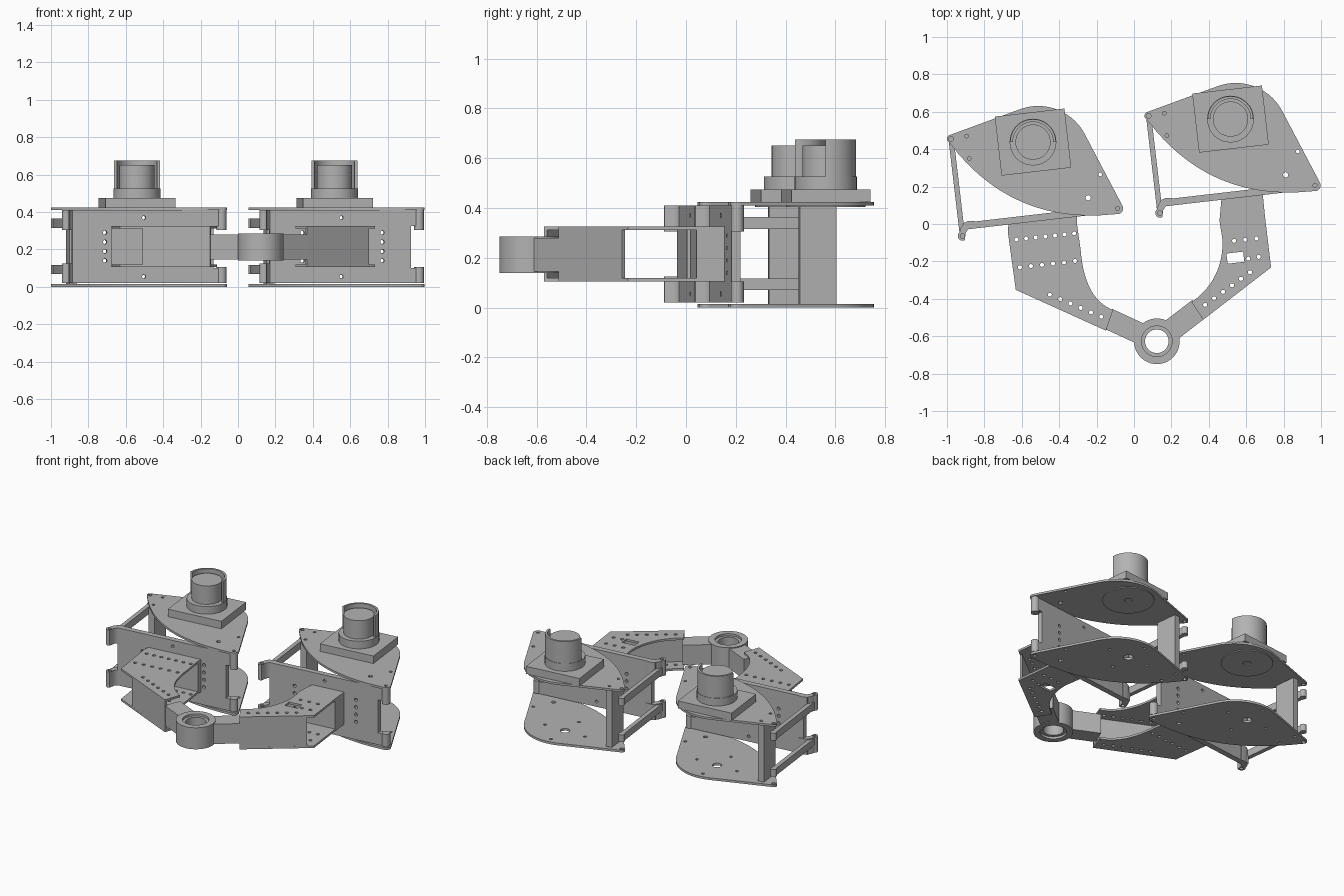
import bpy, bmesh
from math import sin, cos, pi, radians, atan2, hypot
from mathutils import Matrix, Vector

if "Cube" in bpy.data.objects:
    bpy.data.objects.remove(bpy.data.objects["Cube"])

grey = bpy.data.materials.new("machined grey")
grey.use_nodes = True
grey.diffuse_color = (0.45, 0.45, 0.45, 1)
grey.node_tree.nodes["Principled BSDF"].inputs["Base Color"].default_value = (0.45, 0.45, 0.45, 1)

TILT = radians(6.6)


def arc(c, r, a0=0, a1=360, n=16):
    """Points on an arc, angles in degrees."""
    return [(c[0] + r * cos(radians(a0 + (a1 - a0) * i / n)),
             c[1] + r * sin(radians(a0 + (a1 - a0) * i / n))) for i in range(n + 1)]


def ring(c, r, n=16):
    return arc(c, r, n=n)[:-1]


def bend(p, c, q, n=14):
    """Quadratic curve from p to q with control point c."""
    return [tuple((1 - t) ** 2 * p[k] + 2 * t * (1 - t) * c[k] + t * t * q[k] for k in (0, 1))
            for t in (i / n for i in range(n + 1))]


def row(p, q, n):
    return [(p[0] + (q[0] - p[0]) * i / (n - 1), p[1] + (q[1] - p[1]) * i / (n - 1)) for i in range(n)]


def capsule(p, q, r):
    a = atan2(q[1] - p[1], q[0] - p[0]) * 180 / pi
    return arc(q, r, a - 90, a + 90, 10) + arc(p, r, a + 90, a + 270, 10)


def box(c, w, d):
    """Tilted rectangle outline."""
    return [(c[0] + x * cos(TILT) - y * sin(TILT), c[1] + x * sin(TILT) + y * cos(TILT))
            for x, y in ((-w / 2, -d / 2), (w / 2, -d / 2), (w / 2, d / 2), (-w / 2, d / 2))]


def prism(name, outline, z0, z1, holes=(), matrix=None):
    """Extrude a flat outline, with holes, between two heights."""
    cu = bpy.data.curves.new(name, 'CURVE')
    cu.dimensions = '2D'
    cu.fill_mode = 'BOTH'
    cu.extrude = (z1 - z0) / 2
    for pts in [outline, *holes]:
        s = cu.splines.new('POLY')
        s.points.add(len(pts) - 1)
        for p, co in zip(s.points, pts):
            p.co = (co[0], co[1], 0, 1)
        s.use_cyclic_u = True
    tmp = bpy.data.objects.new(name + " outline", cu)
    bpy.context.collection.objects.link(tmp)
    bpy.context.view_layer.update()
    me = bpy.data.meshes.new_from_object(tmp.evaluated_get(bpy.context.evaluated_depsgraph_get()))
    bpy.data.objects.remove(tmp)
    bm = bmesh.new()
    bm.from_mesh(me)
    bmesh.ops.remove_doubles(bm, verts=bm.verts, dist=1e-5)
    bmesh.ops.translate(bm, verts=bm.verts, vec=(0, 0, (z0 + z1) / 2))
    bmesh.ops.transform(bm, matrix=matrix or Matrix(), verts=bm.verts)
    bmesh.ops.recalc_face_normals(bm, faces=bm.faces)
    bm.to_mesh(me)
    bm.free()
    me.materials.clear()
    me.materials.append(grey)
    ob = bpy.data.objects.new(name, me)
    bpy.context.collection.objects.link(ob)
    bpy.ops.object.select_all(action='DESELECT')
    ob.select_set(True)
    bpy.context.view_layer.objects.active = ob
    bpy.ops.object.shade_smooth_by_angle(angle=radians(30))
    return ob


def drive_unit(side, dx, dy):
    """One drive unit, moved from the right-hand position by dx, dy."""
    move = Matrix.Translation((dx, dy, 0))

    def part(name, outline, z0, z1, holes=()):
        return prism(f"{side}_{name}", outline, z0, z1, holes, move)

    motor, pin, hinge, ball = (-.54, .438), (-.978, .455), (-.088, .083), (-.917, -.064)
    # Leaf-shaped top and bottom plates
    leaf = (arc(pin, .022, 200, 109, 8) + arc((-.512, .35), .281, 109, 29, 24)
            + arc(hinge, .03, 29, -75, 8) + bend((-.1, .053), (-.65, -.01), (-.985, .432))[1:])
    small = [ring(c, .01, 12) for c in ((-.895, .47), (-.88, .35), (-.18, .265))]
    small += [ring((-.245, .14), .014, 12), ring(pin, .013, 12), ring(hinge, .011, 12)]
    bolts = [ring(c, .01, 12) for c in ring(motor, .15, 4)]
    part("bottom_plate", leaf, 0, .015, small + bolts + [ring(motor, .03)])
    part("top_plate", leaf, .41, .424, small)
    part("bearing_disc", ring(motor, .16, 40), .404, .41, [ring(motor, .025)])
    # Motor, its mount and half guard
    part("motor_mount", box(motor, .375, .318), .424, .475)
    part("motor_base", ring(motor, .125, 40), .475, .527)
    part("motor_body", ring(motor, .094, 40), .527, .652)
    part("motor_guard", arc(motor, .122, 0, 180, 24) + arc(motor, .108, 180, 0, 24), .527, .675)
    # Post between the plates
    part("post", box((-.89, .405), .04, .148), .015, .41)
    # Front wall with notched ends, drawn upright from the hinge leftwards
    wall = [(.012, .02), (.012, .1), (-.045, .1), (-.045, .325), (.012, .325), (.012, .41),
            (-.83, .41), (-.83, .35), (-.805, .34), (-.805, .09), (-.83, .08), (-.83, .02)]
    holes = [ring(c, .011, 12) for u in (-.63, -.2) for c in row((u, .14), (u, .29), 4)]
    holes += [ring((-.42, z), .01, 12) for z in (.055, .37)]
    upright = (move @ Matrix.Translation((*hinge, 0)) @ Matrix.Rotation(TILT, 4, 'Z')
               @ Matrix.Rotation(pi / 2, 4, 'X'))
    prism(f"{side}_front_wall", wall, -.0185, .0185, holes, upright)
    # Knuckles and link bars at both heights
    for level, z0, z1, l0, l1 in (("lower", .02, .125, .07, .118), ("upper", .305, .41, .315, .365)):
        part(f"{level}_hinge_knuckle", ring(hinge, .026, 20), max(z0, .02), z1 - .02 if z0 < .1 else z1)
        hook = (arc(ball, .025, 130, 300, 12) + bend((-.9, -.05), (-.885, -.015), (-.85, -.018), 6)
                + [(-.85, .015)] + bend((-.89, .015), (-.925, 0), (-.933, -.045), 6))
        part(f"{level}_hook_knuckle", hook, z0, z1, [ring(ball, .012, 12)])
        part(f"{level}_link_bar", capsule(pin, ball, .014), l0, l1)
        part(f"{level}_link_end", ring(pin, .021, 20), l0, l1)


drive_unit("right", 0, 0)
drive_unit("left", 1.056, .123)

HUB = (.122, -.627)


def arm(side, outline, hole_points, slots, wall, bracket, neck):
    """Open box arm: two flat plates, a slanted wall, a bracket and a neck."""
    holes = [ring(c, .011, 12) for c in hole_points] + slots
    prism(f"{side}_arm_bottom", outline, .105, .119, holes)
    prism(f"{side}_arm_top", outline, .311, .325, holes)
    p, q = Vector(wall[0]), Vector(wall[1])
    n = Vector((p.y - q.y, q.x - p.x)).normalized() * .014
    prism(f"{side}_arm_wall", [p, q, q + n, p + n], .119, .311)
    prism(f"{side}_arm_bracket", bracket, .119, .311)
    # Neck reaches from the arm end to the hub rim
    mid = (Vector(neck[0]) + Vector(neck[1])) / 2
    d = (Vector(HUB) - mid).normalized()
    a, b = (Vector(v) for v in neck)
    reach = hypot(mid.x - HUB[0], mid.y - HUB[1]) - .095
    prism(f"{side}_neck", [a - d * .01, a + d * reach, b + d * reach, b - d * .01], .145, .28)


# Right arm
arm("right",
    [(-.67, 0), (-.675, -.04), (-.632, -.352), (-.15, -.57)]
    + bend((-.112, -.46), (-.265, -.4), (-.285, -.14)) + [(-.305, 0), (-.305, .043)],
    row((-.628, -.083), (-.32, -.05), 7) + row((-.61, -.232), (-.315, -.198), 6)
    + row((-.45, -.378), (-.175, -.496), 6), [],
    ((-.51, -.407), (-.15, -.57)),
    [(-.675, -.036), (-.305, .004), (-.305, .043), (-.67, 0)],
    ((-.108, -.458), (-.152, -.563)))
# Left arm
arm("left",
    [(.37, -.512), (.733, -.232), (.7, .043), (.688, .165), (.468, .14), (.457, .016)]
    + bend((.474, -.09), (.475, -.3), (.308, -.418)),
    row((.535, -.09), (.655, -.078), 3) + [(.61, -.185), (.667, -.176)]
    + row((.62, -.258), (.38, -.432), 6),
    [box((.542, -.18), .09, .055)],
    ((.37, -.512), (.7, -.257)),
    [(.457, .016), (.7, .043), (.688, .165), (.468, .14)],
    ((.303, -.413), (.372, -.51)))

# Hub ring joining the arms, with a stepped bore
prism("hub_ring", ring(HUB, .122, 48), .14, .286, [ring(HUB, .082, 40)])
prism("hub_bearing", ring(HUB, .084, 40), .155, .271, [ring(HUB, .063, 40)])
